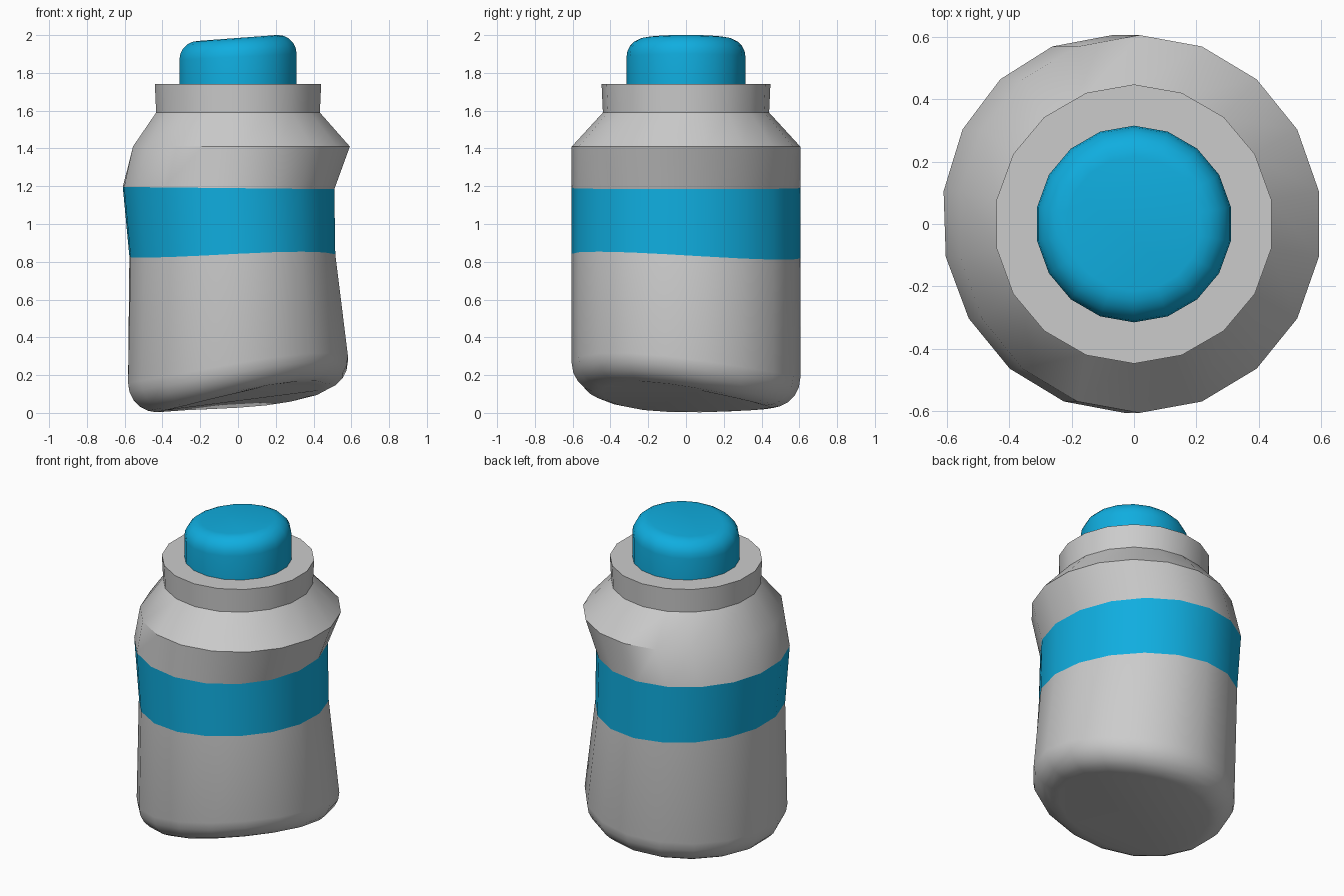
import bpy, bmesh
from math import sin, cos, pi, radians

if "Cube" in bpy.data.objects:
    bpy.data.objects.remove(bpy.data.objects["Cube"])

SIDES = 18
ANGLES = [pi / 2 + 2 * pi * i / SIDES for i in range(SIDES)]

blue = bpy.data.materials.new("blue_plastic")
blue.diffuse_color = (0.005, 0.42, 0.74, 1)
blue.use_nodes = True
blue.node_tree.nodes["Principled BSDF"].inputs["Base Color"].default_value = blue.diffuse_color


def ring(r, z, dx=lambda a: 0.0, dz=lambda a: 0.0):
    """One 18-sided cross-section with optional wobble by angle."""
    return [(r * cos(a) + dx(a), r * sin(a), z + dz(a)) for a in ANGLES]


def loft(name, rings, cap_bottom=False, cap_top=False, mat=None):
    bm = bmesh.new()
    loops = [[bm.verts.new(p) for p in r] for r in rings]
    for lo, hi in zip(loops, loops[1:]):
        for i in range(SIDES):
            j = (i + 1) % SIDES
            bm.faces.new((lo[i], lo[j], hi[j], hi[i]))
    if cap_bottom:
        bm.faces.new(loops[0][::-1])
    if cap_top:
        bm.faces.new(loops[-1])
    me = bpy.data.meshes.new(name)
    bm.to_mesh(me)
    bm.free()
    ob = bpy.data.objects.new(name, me)
    bpy.context.collection.objects.link(ob)
    if mat:
        me.materials.append(mat)
    bpy.ops.object.select_all(action='DESELECT')
    ob.select_set(True)
    bpy.context.view_layer.objects.active = ob
    bpy.ops.object.shade_smooth_by_angle(angle=radians(32))
    return ob


# Tilted, slightly twisted base
def base_tilt(a):
    x, y = 0.45 * cos(a), 0.45 * sin(a)
    return 0.068 + 0.145 * x - 0.09 * y - 0.19 * x * y


def base_squash(a):
    return -0.014 * cos(a)


# Wobbly rings where the grey body meets the band, and the shoulder
R = 0.605
band_low = ring(R, 0.83, lambda a: -0.03 - 0.055 * cos(a) - 0.02 * sin(a),
                lambda a: -0.012 * sin(a) + 0.004 * cos(a) - 0.012 * sin(2 * a))
band_high = ring(R, 1.19, lambda a: -0.05 - 0.04 * cos(a) - 0.02 * sin(a),
                 lambda a: -0.006 * cos(a))
shoulder = ring(R, 1.41, lambda a: 0.018 - 0.022 * cos(a))

# Lower body with a rounded bottom edge
F = 0.155
lower = [ring(R - F + F * sin(t), F * (1 - cos(t)), base_squash, base_tilt)
         for t in [pi / 2 * k / 5 for k in range(6)]]
loft("lower_body", lower + [band_low], cap_bottom=True)

# Coloured grip band
loft("grip_band", [band_low, band_high], mat=blue)

# Shoulder and neck
loft("shoulder_and_neck",
     [band_high, shoulder, ring(0.44, 1.59), ring(0.447, 1.74)], cap_top=True)

# Rounded cap with a slightly slanted top
C, B = 0.315, 0.1
cap = [ring(C, 1.73)]
for t in [pi / 2 * k / 5 for k in range(6)]:
    cap.append(ring(C - B + B * cos(t), 1.885 + B * sin(t),
                    dz=lambda a: 0.016 * cos(a)))
loft("cap", cap, cap_top=True, mat=blue)
